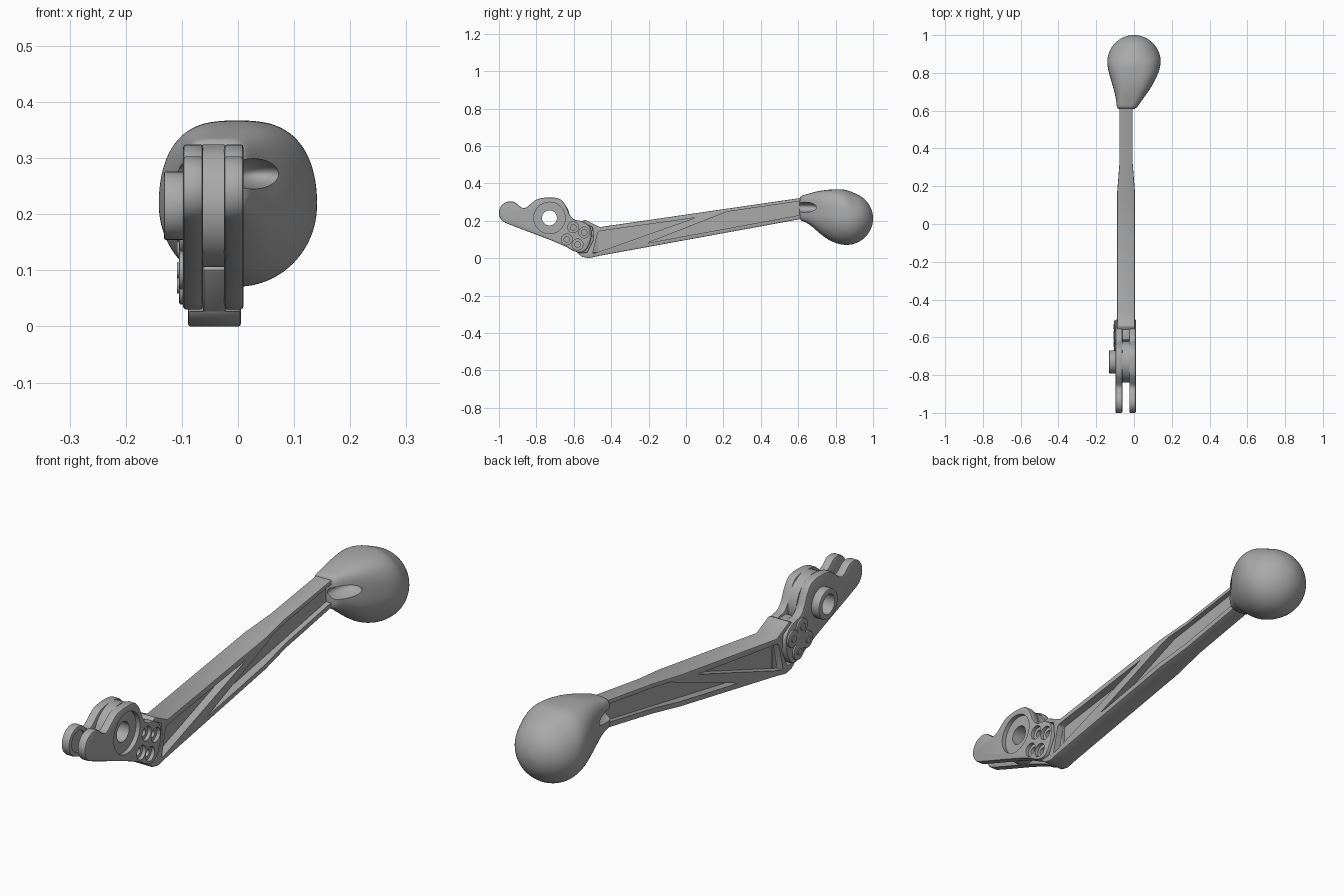
import bpy, bmesh, math
from mathutils import Matrix, Vector

cube = bpy.data.objects.get("Cube")
if cube:
    bpy.data.objects.remove(cube, do_unlink=True)

# Single metal grey
metal = bpy.data.materials.new("metal grey")
metal.use_nodes = True
GREY = (0.4, 0.4, 0.4, 1)
metal.diffuse_color = GREY
metal.node_tree.nodes["Principled BSDF"].inputs["Base Color"].default_value = GREY

MID = -0.042               # x of the lever's centre plane
PIVOT = (-0.73, 0.215)     # (y, z)
BOLTS = [(-0.603, 0.165), (-0.544, 0.137), (-0.637, 0.10), (-0.58, 0.073)]


def make(name, bm):
    bmesh.ops.recalc_face_normals(bm, faces=bm.faces)
    mesh = bpy.data.meshes.new(name)
    bm.to_mesh(mesh)
    bm.free()
    mesh.materials.append(metal)
    ob = bpy.data.objects.new(name, mesh)
    bpy.context.collection.objects.link(ob)
    return ob


def prism_bm(points, x0, x1, corner=0):
    """Extrude a (y, z) outline along x, optionally rounding its corners."""
    bm = bmesh.new()
    face = bm.faces.new([bm.verts.new((x0, y, z)) for y, z in points])
    new = bmesh.ops.extrude_face_region(bm, geom=[face])["geom"]
    moved = [v for v in new if isinstance(v, bmesh.types.BMVert)]
    bmesh.ops.translate(bm, verts=moved, vec=(x1 - x0, 0, 0))
    if corner:
        across = [e for e in bm.edges
                  if abs(e.verts[0].co.x - e.verts[1].co.x) > 1e-5]
        bmesh.ops.bevel(bm, geom=across, offset=corner, segments=3,
                        profile=0.5, affect='EDGES', clamp_overlap=True)
    return bm


def prism(name, points, x0, x1, corner=0):
    return make(name, prism_bm(points, x0, x1, corner))


def cylinder(name, centre, radius, x0, x1, sides=40):
    bm = bmesh.new()
    place = Matrix.Translation(((x0 + x1) / 2, *centre)) @ Matrix.Rotation(math.pi / 2, 4, 'Y')
    bmesh.ops.create_cone(bm, cap_ends=True, segments=sides, radius1=radius,
                          radius2=radius, depth=abs(x1 - x0), matrix=place)
    return make(name, bm)


def ellipsoid(name, centre, radii):
    bm = bmesh.new()
    place = Matrix.Translation(centre) @ Matrix.Diagonal((*radii, 1))
    bmesh.ops.create_uvsphere(bm, u_segments=32, v_segments=20, radius=1, matrix=place)
    return make(name, bm)


def finish(ob, cutters=(), bevel=0, subdivide=0):
    """Round, cut, bake the modifiers and smooth the shading."""
    if subdivide:
        ob.modifiers.new("smooth", 'SUBSURF').levels = subdivide
    if bevel:
        mod = ob.modifiers.new("round", 'BEVEL')
        mod.width, mod.segments, mod.angle_limit = bevel, 2, math.radians(45)
    for cutter in cutters:
        mod = ob.modifiers.new("cut", 'BOOLEAN')
        mod.operation, mod.object, mod.solver = 'DIFFERENCE', cutter, 'EXACT'
    bpy.context.view_layer.update()
    graph = bpy.context.evaluated_depsgraph_get()
    mesh = bpy.data.meshes.new_from_object(ob.evaluated_get(graph))
    ob.modifiers.clear()
    ob.data = mesh
    for cutter in cutters:
        bpy.data.objects.remove(cutter, do_unlink=True)
    bpy.ops.object.select_all(action='DESELECT')
    ob.select_set(True)
    bpy.context.view_layer.objects.active = ob
    bpy.ops.object.shade_smooth_by_angle(angle=math.radians(35))
    return ob


def soften(points, rounds=2):
    """Corner-cutting of a closed outline."""
    for _ in range(rounds):
        pts = [Vector(p) for p in points]
        points = [tuple(a.lerp(b, t)) for a, b in zip(pts, pts[1:] + pts[:1])
                  for t in (0.25, 0.75)]
    return points


def pivot_hole():
    return cylinder("hole_cutter", PIVOT, 0.04, -0.3, 0.2)


# Side plates: hooked nose, raised pivot shoulder, bolt lobes
hook = [(-0.94 + 0.061 * math.cos(math.radians(a)), 0.243 + 0.061 * math.sin(math.radians(a)))
        for a in range(249, 40, -19)]
outline = hook + [(-0.885, 0.272), (-0.86, 0.265), (-0.83, 0.29), (-0.79, 0.322),
                  (-0.69, 0.326), (-0.65, 0.30), (-0.612, 0.205), (-0.555, 0.2),
                  (-0.505, 0.165), (-0.505, 0.10), (-0.54, 0.03), (-0.59, 0.03),
                  (-0.66, 0.073)]
outline = soften(outline)

left_cuts = [pivot_hole(), cylinder("recess_cutter", PIVOT, 0.084, -0.008, 0.1)]
for spot in BOLTS:
    left_cuts.append(cylinder("bolt_cutter", spot, 0.029, -0.005, 0.1, 24))
    left_cuts.append(cylinder("bolt_cutter", spot, 0.015, -0.02, 0.09, 16))
finish(prism("left_plate", outline, -0.025, 0.01), left_cuts, 0.006)
finish(prism("right_plate", outline, -0.098, -0.062),
       [pivot_hole(), cylinder("nose_cutter", (-0.94, 0.243), 0.043, -0.07, -0.05)], 0.006)

# Pivot spacer and protruding bushing
finish(cylinder("pivot_spacer", PIVOT, 0.109, -0.063, -0.024), [pivot_hole()])
finish(cylinder("pivot_bushing", PIVOT, 0.061, -0.132, -0.09), [pivot_hole()], 0.004)

# Bolt pad on the right plate
pad = [BOLTS[i] for i in (0, 1, 3, 2)]
finish(prism("bolt_pad", pad, -0.105, -0.09))
for n, spot in enumerate(BOLTS):
    finish(cylinder(f"pad_lobe_{n + 1}", spot, 0.034, -0.105, -0.09, 24), bevel=0.003)
    finish(cylinder(f"bolt_end_{n + 1}", spot, 0.014, -0.109, -0.1, 16))

# Tongue of the arm between the plates
finish(prism("arm_tongue", [(-0.66, 0.1), (-0.61, 0.195), (-0.54, 0.19), (-0.47, 0.15),
                            (-0.47, 0.03), (-0.57, 0.02)], -0.062, -0.022), bevel=0.004)

# Arm: long beam, narrower towards the knob, with pockets around a diagonal rib
arm_bm = prism_bm([(-0.58, 0.027), (-0.555, 0.007), (-0.52, 0.0), (-0.46, 0.013),
                   (0.63, 0.212), (0.75, 0.235), (0.75, 0.337), (0.63, 0.324),
                   (-0.46, 0.166), (-0.54, 0.205), (-0.56, 0.195), (-0.5, 0.165),
                   (-0.495, 0.1), (-0.53, 0.03)], MID - 0.047, MID + 0.047)
for y in (0.17, 0.32):
    bmesh.ops.bisect_plane(arm_bm, geom=arm_bm.verts[:] + arm_bm.edges[:] + arm_bm.faces[:],
                           plane_co=(0, y, 0), plane_no=(0, 1, 0))
for v in arm_bm.verts:
    if v.co.y > 0.3:
        v.co.x = MID + (v.co.x - MID) * 0.75
pockets = [[(-0.47, 0.143), (0.05, 0.216), (-0.5, 0.022)],
           [(-0.21, 0.08), (0.22, 0.248), (0.7, 0.318), (0.7, 0.247)]]
arm_cuts = [prism("pocket_cutter", p, MID + side * 0.014, MID + side * 0.1, 0.01)
            for p in pockets for side in (-1, 1)]
finish(make("arm", arm_bm), arm_cuts, 0.004)

# Knob: ball flowing forward into a squarer neck
# each ring: y, left, right, bottom, top, upper squareness, lower squareness
rings = [(0.605, -0.09, 0.008, 0.2, 0.331, 4, 4),
         (0.625, -0.092, 0.022, 0.199, 0.336, 4, 3.5),
         (0.665, -0.096, 0.05, 0.178, 0.348, 3.5, 3),
         (0.71, -0.107, 0.083, 0.135, 0.36, 3.2, 2.4),
         (0.76, -0.122, 0.112, 0.096, 0.367, 3, 2),
         (0.81, -0.137, 0.135, 0.075, 0.368, 2.8, 2)]
for deg in (0, 15, 30, 45, 60, 72, 84):
    a = math.radians(deg)
    r = 0.144 * math.cos(a)
    lift = max(0, 0.012 - deg * 0.0008)
    rings.append((0.857 + 0.144 * math.sin(a), -r, r, 0.212 - r, 0.212 + r + lift,
                  2.4 if deg == 0 else 2, 2))
SIDES = 32
knob_bm = bmesh.new()
loops = []
for y, x0, x1, z0, z1, up, low in rings:
    loop = []
    for i in range(SIDES):
        a = 2 * math.pi * i / SIDES
        c, s = math.cos(a), math.sin(a)
        power = 2 / (up if s > 0 else low)
        px = math.copysign(abs(c) ** power, c)
        pz = math.copysign(abs(s) ** power, s)
        zc = min((z0 + z1) / 2, 0.265)
        height = z1 - zc if s > 0 else zc - z0
        loop.append(knob_bm.verts.new(((x0 + x1) / 2 + px * (x1 - x0) / 2, y, zc + pz * height)))
    loops.append(loop)
for a, b in zip(loops, loops[1:]):
    for i in range(SIDES):
        j = (i + 1) % SIDES
        knob_bm.faces.new((a[i], a[j], b[j], b[i]))
knob_bm.faces.new(loops[0])
tip = knob_bm.verts.new((0, 1.001, 0.212))
for i in range(SIDES):
    knob_bm.faces.new((loops[-1][i], loops[-1][(i + 1) % SIDES], tip))
scoops = [ellipsoid("scoop_cutter", (MID + side * 0.08, 0.615, 0.272), (0.06, 0.1, 0.028))
          for side in (-1, 1)]
finish(make("knob", knob_bm), scoops, subdivide=2)
